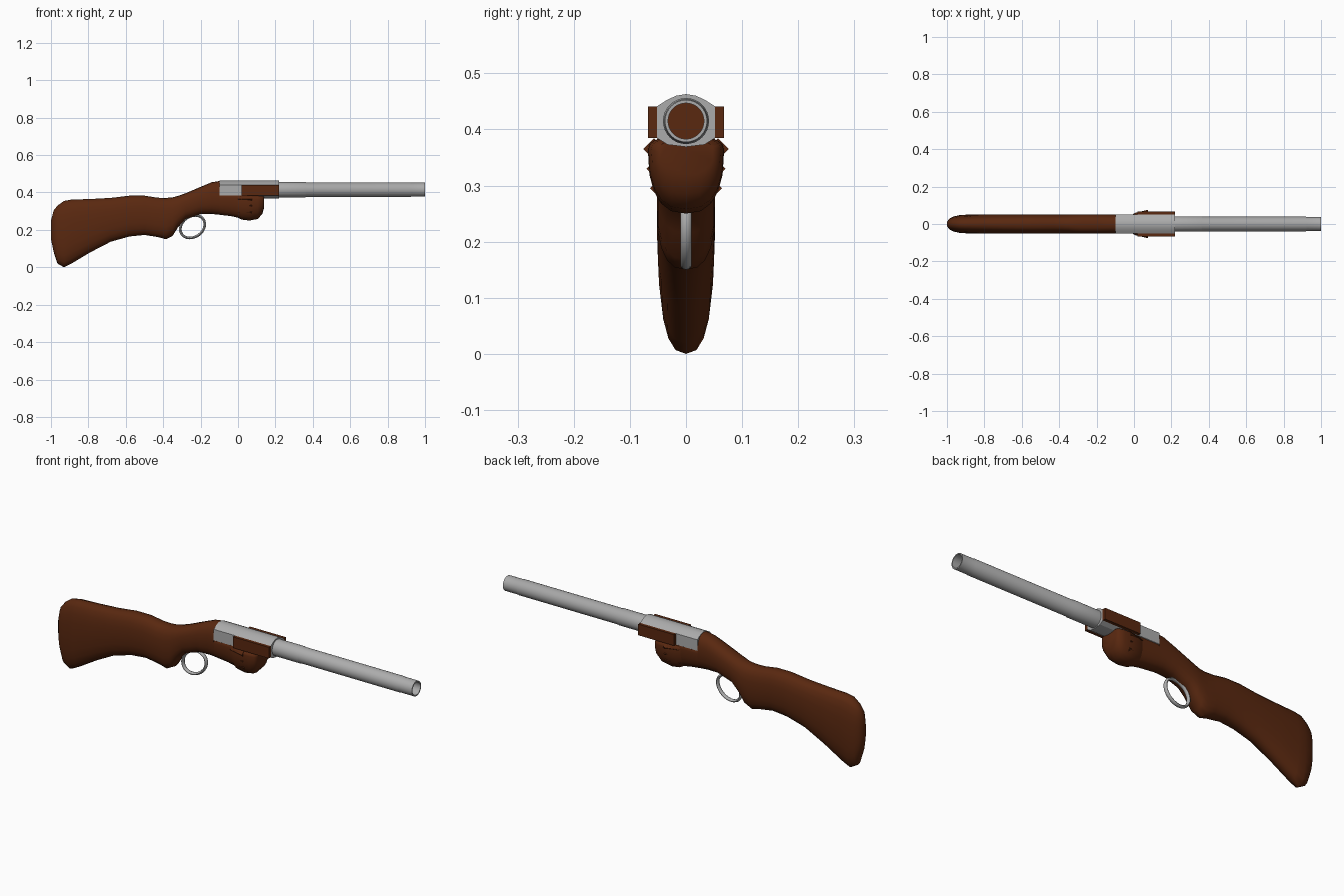
import bpy, bmesh
from math import sin, cos, pi, radians
from mathutils import Vector, Matrix

cube = bpy.data.objects.get("Cube")
if cube:
    bpy.data.objects.remove(cube, do_unlink=True)


def material(name, rgb):
    m = bpy.data.materials.new(name)
    m.use_nodes = True
    m.diffuse_color = (*rgb, 1)
    m.node_tree.nodes["Principled BSDF"].inputs["Base Color"].default_value = (*rgb, 1)
    return m


WOOD = material("dark red wood", (0.1, 0.021, 0.005))
STEEL = material("grey steel", (0.41, 0.41, 0.41))


def finish(name, bm, mat, angle=None):
    bmesh.ops.recalc_face_normals(bm, faces=bm.faces)
    mesh = bpy.data.meshes.new(name)
    bm.to_mesh(mesh)
    bm.free()
    ob = bpy.data.objects.new(name, mesh)
    bpy.context.collection.objects.link(ob)
    mesh.materials.append(mat)
    if angle:
        bpy.ops.object.select_all(action="DESELECT")
        ob.select_set(True)
        bpy.context.view_layer.objects.active = ob
        bpy.ops.object.shade_smooth_by_angle(angle=radians(angle))
    return ob


def bridge(bm, rings, closed=False):
    n = len(rings[0])
    pairs = list(zip(rings, rings[1:] + rings[:1])) if closed else list(zip(rings, rings[1:]))
    for a, b in pairs:
        for i in range(n):
            j = (i + 1) % n
            bm.faces.new((a[i], a[j], b[j], b[i]))
    if not closed:
        bm.faces.new(rings[0])
        bm.faces.new(rings[-1])


def power(v, e):
    return abs(v) ** e * (1 if v >= 0 else -1)


def loft(name, stations, mat, n=20, e=0.8):
    """Rounded sections along x: position, top, bottom, half width, widest height."""
    bm = bmesh.new()
    rings = []
    for x, top, low, w, mid in stations:
        ring = []
        for i in range(n):
            a = 2 * pi * i / n
            h = top - mid if sin(a) > 0 else mid - low
            ring.append(bm.verts.new((x, w * power(cos(a), e), mid + h * power(sin(a), e))))
        rings.append(ring)
    bridge(bm, rings)
    return finish(name, bm, mat, 40)


def box(name, x, y, z, mat):
    bm = bmesh.new()
    bmesh.ops.create_cube(bm, size=1)
    for v in bm.verts:
        v.co = [lo + (c + 0.5) * (hi - lo) for c, (lo, hi) in zip(v.co, (x, y, z))]
    return finish(name, bm, mat)


# Butt, wrist and the wood below the receiver
stock = [
    (-1.0, .25, .15, .012), (-.985, .305, .08, .03), (-.965, .33, .02, .04),
    (-.93, .355, .0, .048), (-.89, .362, .02, .05), (-.79, .365, .08, .052),
    (-.68, .371, .137, .052), (-.58, .383, .165, .052), (-.5, .383, .173, .052),
    (-.43, .372, .162, .052), (-.385, .371, .15, .052), (-.35, .374, .168, .052),
    (-.32, .382, .215, .052), (-.28, .396, .258, .052), (-.2, .43, .284, .052),
    (-.14, .455, .285, .052), (-.1, .461, .281, .052),
]
loft("stock", [(x, t, b, w, (t + b) / 2) for x, t, b, w in stock], WOOD)
loft("receiver_bed", [(-.1, .4, .281, .052, .371), (-.04, .4, .274, .052, .371),
                      (.05, .4, .255, .052, .371)], WOOD)

# Bulging fore end with a blunt front
loft("fore_end", [(-.01, .388, .27, .05, .365), (.02, .388, .255, .062, .365),
                  (.06, .388, .25, .068, .365), (.105, .388, .258, .067, .365),
                  (.13, .386, .285, .062, .365), (.14, .382, .32, .05, .36)], WOOD)

# Receiver block with a crowned top and chamfered underside
half = [(0, .463), (.018, .46), (.035, .452), (.052, .441), (.052, .385), (.033, .373), (0, .369)]
profile = half + [(-y, z) for y, z in half[-2:0:-1]]
bm = bmesh.new()
bridge(bm, [[bm.verts.new((x, y, z)) for y, z in profile] for x in (-.1, .22)])
finish("receiver", bm, STEEL, 25)

# Side panels and the jagged carving beneath them
for side, label in ((1, "left"), (-1, "right")):
    ys = sorted((side * .05, side * .068))
    box(label + "_panel", (.02, .22), ys, (.385, .441), WOOD)
    bm = bmesh.new()
    for k, z in enumerate((.365, .33, .295)):
        place = (Matrix.Translation((.035, side * (.057 - .006 * k), z))
                 @ Matrix.Rotation(-pi / 2, 4, "Y"))
        bmesh.ops.create_cone(bm, cap_ends=True, segments=4, radius1=.019,
                              radius2=0, depth=.08, matrix=place)
    finish(label + "_carving", bm, WOOD)

# Hollow barrel with a collar, lathed around its axis
AXIS = .415
bm = bmesh.new()
outline = [(.21, .032), (.21, .041), (.36, .041), (.365, .039), (.92, .039),
           (.925, .0375), (1.0, .0375), (1.0, .032)]
rings = [[bm.verts.new((x, r * cos(2 * pi * i / 32), AXIS + r * sin(2 * pi * i / 32)))
          for i in range(32)] for x, r in outline]
bridge(bm, rings, closed=True)
finish("barrel", bm, STEEL, 35)

# Dark plug at the bottom of the bore
bm = bmesh.new()
bmesh.ops.create_cone(bm, cap_ends=True, segments=32, radius1=.032, radius2=.032, depth=.008,
                      matrix=Matrix.Translation((.222, 0, AXIS)) @ Matrix.Rotation(pi / 2, 4, "Y"))
finish("bore_plug", bm, WOOD)

# Tilted oval trigger guard
bm = bmesh.new()
tilt = Matrix.Rotation(radians(-35), 3, "Y")
rings = []
for i in range(32):
    a = 2 * pi * i / 32
    ring = []
    for j in range(8):
        b = 2 * pi * j / 8
        d = .007 * cos(b)
        p = tilt @ Vector(((.07 + d) * cos(a), .01 * sin(b), (.055 + d) * sin(a)))
        ring.append(bm.verts.new(p + Vector((-.243, 0, .217))))
    rings.append(ring)
bridge(bm, rings, closed=True)
finish("trigger_guard", bm, STEEL, 60)
